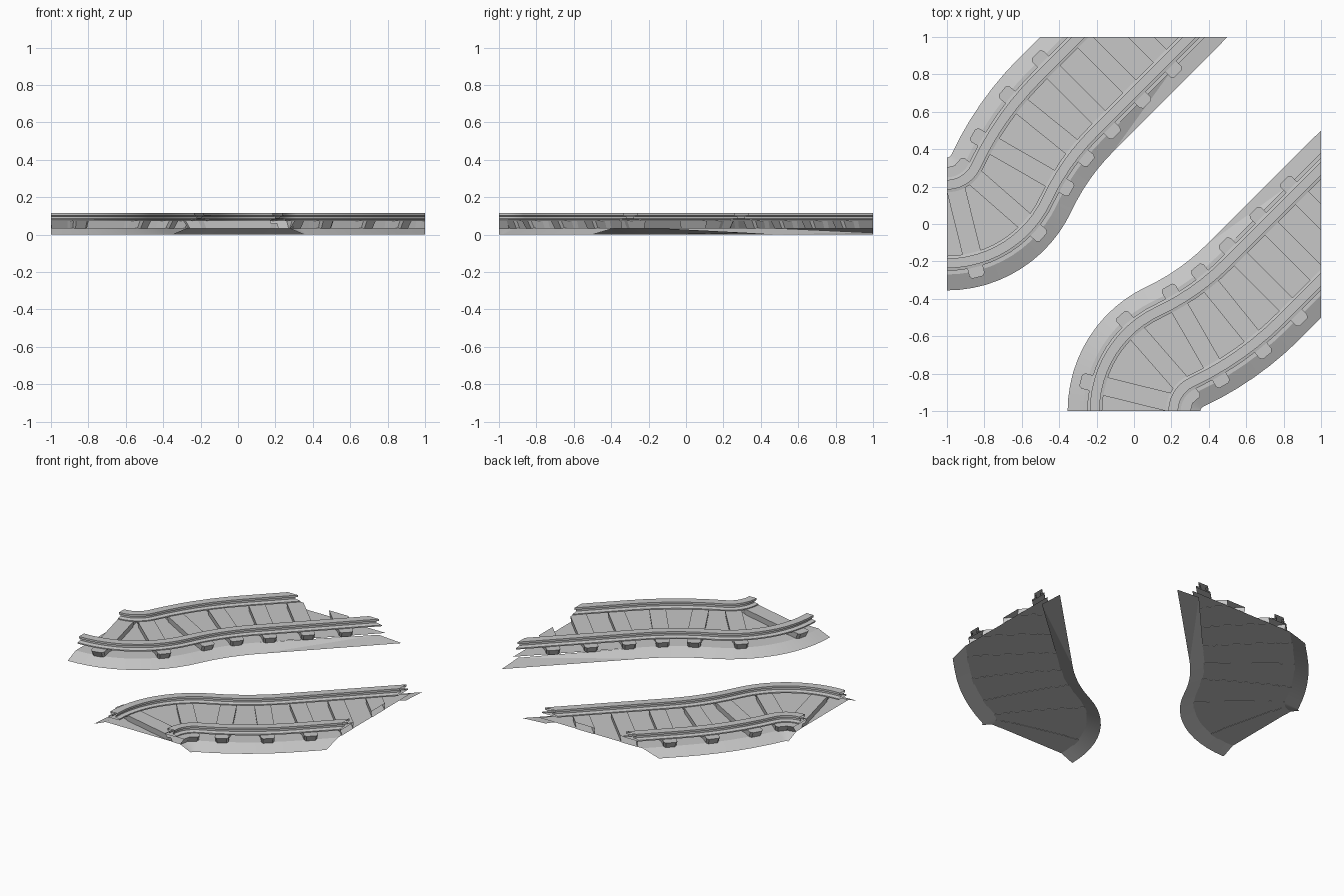
import bpy, bmesh, math
from mathutils import Vector

cube = bpy.data.objects.get("Cube")
if cube:
    bpy.data.objects.remove(cube)

# Single flat material
GREY = (0.57, 0.57, 0.57, 1)
mat = bpy.data.materials.new("plain grey")
mat.use_nodes = True
mat.diffuse_color = GREY
mat.node_tree.nodes["Principled BSDF"].inputs["Base Color"].default_value = GREY

# Centre line: tight left arc, wide right arc, then a straight diagonal
R1, TURN = 0.38, math.radians(65)
BACK = math.radians(20)
END = TURN - BACK
P1 = Vector((-1 + R1 * math.sin(TURN), R1 * (1 - math.cos(TURN))))
MID = TURN - BACK / 2
CHORD = (1 - P1.y + P1.x) / (math.sin(MID) - math.cos(MID))
R2 = CHORD / (2 * math.sin(BACK / 2))
P2 = P1 + CHORD * Vector((math.cos(MID), math.sin(MID)))
S1, S2 = R1 * TURN, R1 * TURN + R2 * BACK
S_END = S2 + 1.1
BED_Z = 0.036


def frame(s):
    """Centre point and heading at distance s."""
    if s < S1:
        a = s / R1
        return Vector((-1 + R1 * math.sin(a), R1 * (1 - math.cos(a)))), a
    if s < S2:
        a = TURN - (s - S1) / R2
        return P1 + R2 * Vector((math.sin(TURN) - math.sin(a),
                                 math.cos(a) - math.cos(TURN))), a
    return P2 + (s - S2) * Vector((math.cos(END), math.sin(END))), END


def place(s, side, z, along=0):
    """World point; side is positive to the right of the heading."""
    p, a = frame(s)
    return Vector((p.x + side * math.sin(a) + along * math.cos(a),
                   p.y - side * math.cos(a) + along * math.sin(a), z))


ARC = [S1 * i / 12 for i in range(12)] + [S1 + (S2 - S1) * i / 6 for i in range(7)]
STATIONS = ARC + [S_END]


def sweep(bm, profile, stations, closed=False):
    rows = [[bm.verts.new(place(s, u, z)) for u, z in profile] for s in stations]
    n = len(profile)
    for a, b in zip(rows, rows[1:]):
        for i in range(n if closed else n - 1):
            j = (i + 1) % n
            bm.faces.new((a[i], a[j], b[j], b[i]))
    return rows


def finish(name, bm, swap):
    """Clip to the square tile, reflect across the diagonal, make the object."""
    for axis in (Vector((1, 0, 0)), Vector((0, 1, 0))):
        for sign in (1, -1):
            bmesh.ops.bisect_plane(bm, geom=bm.verts[:] + bm.edges[:] + bm.faces[:],
                                   dist=1e-5, plane_co=axis * sign,
                                   plane_no=axis * sign, clear_outer=True)
    if swap:
        for v in bm.verts:
            v.co.x, v.co.y = v.co.y, v.co.x
        bmesh.ops.reverse_faces(bm, faces=bm.faces[:])
    mesh = bpy.data.meshes.new(name)
    bm.to_mesh(mesh)
    bm.free()
    mesh.materials.append(mat)
    obj = bpy.data.objects.new(name, mesh)
    bpy.context.collection.objects.link(obj)
    bpy.ops.object.select_all(action='DESELECT')
    obj.select_set(True)
    bpy.context.view_layer.objects.active = obj
    bpy.ops.object.shade_smooth_by_angle(angle=math.radians(15))


def build_bed(name, swap):
    # Open-bottomed bed: flat top with a sloped skirt along each edge
    bm = bmesh.new()
    sweep(bm, [(0.27, BED_Z), (-0.27, BED_Z), (-0.355, 0)], STATIONS)
    rows = sweep(bm, [(0.355, 0), (0.27, BED_Z)], ARC)
    # The right skirt folds flat along the straight
    foot, shoulder = rows[-1]
    tip = bm.verts.new((0.5, 1, 0))
    tuck = bm.verts.new((0.33, 1, 0.01))
    bm.faces.new((foot, shoulder, tuck))
    bm.faces.new((foot, tuck, tip))
    bmesh.ops.recalc_face_normals(bm, faces=bm.faces[:])
    up = sum(f.normal.z * f.calc_area() for f in bm.faces)
    if up < 0:
        bmesh.ops.reverse_faces(bm, faces=bm.faces[:])
    for f in bm.faces:
        if f.normal.z < 0:
            f.normal_flip()
    finish(name, bm, swap)


def build_rail(name, side, swap):
    # Rail section: wide foot, thin web, head
    half = [(0.04, 0.073), (0.04, 0.081), (0.013, 0.086),
            (0.013, 0.098), (0.026, 0.102), (0.026, 0.115)]
    section = half + [(-u, z) for u, z in reversed(half)]
    bm = bmesh.new()
    sweep(bm, [(side + u, z) for u, z in section], STATIONS, closed=True)
    bmesh.ops.recalc_face_normals(bm, faces=bm.faces[:])
    finish(name, bm, swap)


def build_sleepers(name, swap):
    # Sleepers: broad middle, narrower ends that taper in below
    bm = bmesh.new()
    plan = [(-0.305, 0.03), (-0.29, 0.042), (-0.22, 0.042), (-0.19, 0.05)]
    plan += [(-u, w) for u, w in reversed(plan)]
    outline = plan + [(u, -w) for u, w in reversed(plan)]
    for i in range(7):
        s = 0.092 + 0.232 * i
        top = [bm.verts.new(place(s, u, 0.075, w)) for u, w in outline]
        low = [bm.verts.new(place(s, u * 0.92, BED_Z - 0.002, w * 0.92))
               for u, w in outline]
        bm.faces.new(top)
        bm.faces.new(low[::-1])
        n = len(outline)
        for k in range(n):
            j = (k + 1) % n
            bm.faces.new((top[k], low[k], low[j], top[j]))
    bmesh.ops.recalc_face_normals(bm, faces=bm.faces[:])
    finish(name, bm, swap)


# Two tracks, reflected across the tile diagonal
for label, swap in (("right_track", False), ("left_track", True)):
    build_bed(label + "_bed", swap)
    build_sleepers(label + "_sleepers", swap)
    build_rail(label + "_inner_rail", 0.21, swap)
    build_rail(label + "_outer_rail", -0.21, swap)
